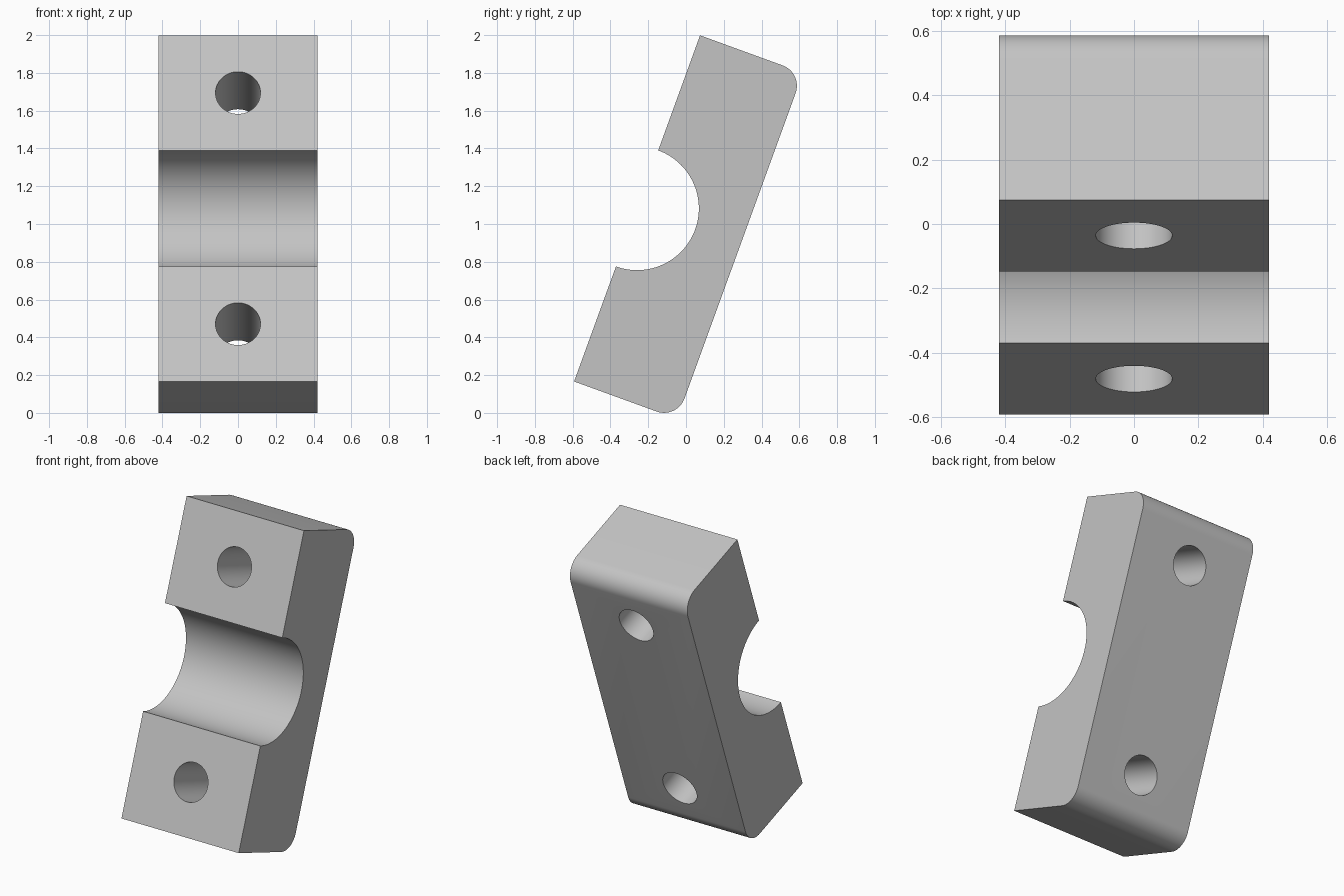
import bpy, bmesh
from math import sin, cos, pi, radians
from mathutils import Matrix, Vector

if "Cube" in bpy.data.objects:
    bpy.data.objects.remove(bpy.data.objects["Cube"], do_unlink=True)

HALF_WIDTH, HALF_LENGTH, DEPTH = 0.42, 0.975, 0.58
GROOVE_R, FILLET_R = 0.327, 0.115
HOLE_R, HOLE_OFFSET = 0.119, 0.651
TILT = Matrix.Translation((0, -0.259, 1.0825)) @ Matrix.Rotation(radians(-20), 4, "X")

grey = bpy.data.materials.new("light grey")
grey.use_nodes = True
colour = (0.55, 0.55, 0.55, 1)
grey.diffuse_color = colour
grey.node_tree.nodes["Principled BSDF"].inputs["Base Color"].default_value = colour


def arc(cy, cz, r, start, end, steps):
    """Points of an arc in the (y, z) side plane, angles in degrees."""
    angles = [radians(start + (end - start) * i / steps) for i in range(steps + 1)]
    return [(cy + r * cos(a), cz + r * sin(a)) for a in angles]


def make_object(name, bm):
    bmesh.ops.recalc_face_normals(bm, faces=bm.faces)
    mesh = bpy.data.meshes.new(name)
    bm.to_mesh(mesh)
    bm.free()
    mesh.materials.append(grey)
    obj = bpy.data.objects.new(name, mesh)
    bpy.context.collection.objects.link(obj)
    return obj


# Clamp half: side profile with a half-round groove and two rounded back edges
inner_y, inner_z = DEPTH - FILLET_R, HALF_LENGTH - FILLET_R
profile = [(0, -HALF_LENGTH)]
profile += arc(inner_y, -inner_z, FILLET_R, -90, 0, 16)
profile += arc(inner_y, inner_z, FILLET_R, 0, 90, 16)
profile += [(0, HALF_LENGTH)]
profile += arc(0, 0, GROOVE_R, 90, -90, 64)

bm = bmesh.new()
side = bm.faces.new([bm.verts.new((-HALF_WIDTH, y, z)) for y, z in profile])
swept = bmesh.ops.extrude_face_region(bm, geom=[side])["geom"]
bmesh.ops.translate(bm, vec=Vector((2 * HALF_WIDTH, 0, 0)),
                    verts=[v for v in swept if isinstance(v, bmesh.types.BMVert)])
clamp = make_object("clamp_block", bm)

# Two bolt holes straight through the block
bm = bmesh.new()
for sign in (-1, 1):
    place = Matrix.Translation((0, DEPTH / 2, sign * HOLE_OFFSET)) @ Matrix.Rotation(pi / 2, 4, "X")
    bmesh.ops.create_cone(bm, cap_ends=True, segments=64, radius1=HOLE_R,
                          radius2=HOLE_R, depth=DEPTH * 2, matrix=place)
cutter = make_object("bolt_hole_cutter", bm)
cutter.hide_render = True

cut = clamp.modifiers.new("bolt_holes", "BOOLEAN")
cut.operation = "DIFFERENCE"
cut.solver = "EXACT"
cut.object = cutter

bpy.ops.object.select_all(action="DESELECT")
clamp.select_set(True)
bpy.context.view_layer.objects.active = clamp
bpy.ops.object.modifier_apply(modifier=cut.name)
bpy.data.objects.remove(cutter, do_unlink=True)

# Lean the block back and smooth its curved faces
clamp.data.transform(TILT)
bpy.ops.object.shade_smooth_by_angle(angle=radians(30))
